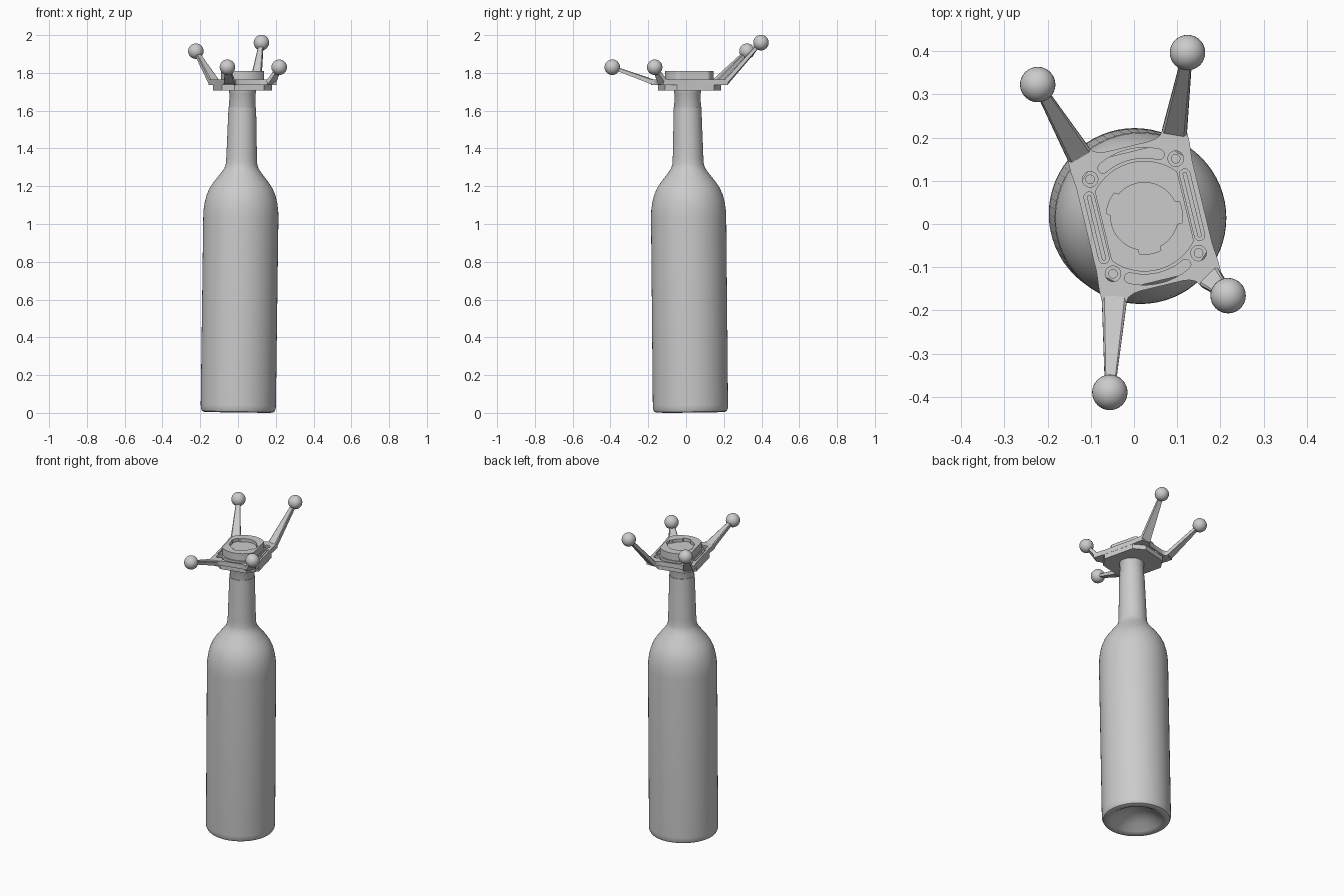
import bpy, bmesh, math
from mathutils import Vector, Matrix

if "Cube" in bpy.data.objects:
    bpy.data.objects.remove(bpy.data.objects["Cube"])

GREY = bpy.data.materials.new("plain grey")
GREY.diffuse_color = (0.6, 0.6, 0.6, 1)
GREY.use_nodes = True
GREY.node_tree.nodes["Principled BSDF"].inputs["Base Color"].default_value = GREY.diffuse_color

# Frame of the crown bracket: turned about z and centred over the neck
CROWN = Matrix.Translation((0.024, 0.018, 0)) @ Matrix.Rotation(math.radians(13.6), 4, 'Z')
# Bottle leans very slightly
AXIS = Vector((0.0135, -0.0095, 1)).normalized()
LEAN = Matrix.Translation((0.001, 0.0235, 0.0035)) @ Vector((0, 0, 1)).rotation_difference(AXIS).to_matrix().to_4x4()


def finish(name, bm, matrix, angle=35):
    bmesh.ops.remove_doubles(bm, verts=bm.verts, dist=1e-5)
    bmesh.ops.recalc_face_normals(bm, faces=bm.faces)
    me = bpy.data.meshes.new(name)
    bm.to_mesh(me)
    bm.free()
    me.transform(matrix)
    me.materials.append(GREY)
    ob = bpy.data.objects.new(name, me)
    bpy.context.collection.objects.link(ob)
    bpy.ops.object.select_all(action='DESELECT')
    ob.select_set(True)
    bpy.context.view_layer.objects.active = ob
    bpy.ops.object.shade_smooth_by_angle(angle=math.radians(angle))
    return ob


def lathe(name, profile, matrix, steps=64):
    bm = bmesh.new()
    vs = [bm.verts.new((r, 0, z)) for r, z in profile]
    es = [bm.edges.new(p) for p in zip(vs, vs[1:])]
    bmesh.ops.spin(bm, geom=vs + es, cent=(0, 0, 0), axis=(0, 0, 1),
                   angle=2 * math.pi, steps=steps)
    return finish(name, bm, matrix)


def plate(name, loops, z0, z1, matrix=CROWN):
    """Flat plate from an outer loop and any number of hole loops."""
    cu = bpy.data.curves.new(name + "_outline", 'CURVE')
    cu.dimensions, cu.fill_mode, cu.extrude = '2D', 'BOTH', (z1 - z0) / 2
    for loop in loops:
        sp = cu.splines.new('POLY')
        sp.points.add(len(loop) - 1)
        for p, (x, y) in zip(sp.points, loop):
            p.co = (x, y, 0, 1)
        sp.use_cyclic_u = True
    tmp = bpy.data.objects.new(name + "_outline", cu)
    bpy.context.collection.objects.link(tmp)
    dg = bpy.context.evaluated_depsgraph_get()
    me = bpy.data.meshes.new_from_object(tmp.evaluated_get(dg))
    bm = bmesh.new()
    bm.from_mesh(me)
    bpy.data.objects.remove(tmp)
    bpy.data.curves.remove(cu)
    bpy.data.meshes.remove(me)
    return finish(name, bm, matrix @ Matrix.Translation((0, 0, (z0 + z1) / 2)))


def arc(cx, cy, r, a0, a1, n):
    return [(cx + r * math.cos(math.radians(a0 + (a1 - a0) * i / n)),
             cy + r * math.sin(math.radians(a0 + (a1 - a0) * i / n))) for i in range(n + 1)]


def circle(cx, cy, r, n=24):
    return arc(cx, cy, r, 0, 360, n)[:-1]


def capsule(cx, half, r):
    return arc(cx, half - r, r, 0, 180, 8) + arc(cx, r - half, r, 180, 360, 8)


def arc_slot(mid, r, w, spread):
    """Curved slot with round ends."""
    a0, a1 = mid - spread, mid + spread
    c0, c1 = arc(0, 0, r, a0, a1, 1)
    return (arc(0, 0, r + w, a0, a1, 16) + arc(*c1, w, a1, a1 + 180, 8)[1:-1]
            + arc(0, 0, r - w, a1, a0, 16) + arc(*c0, w, a0 + 180, a0 + 360, 8)[1:-1])


# Bottle with a hollow base
lathe("bottle", [(0, 0.07), (0.05, 0.062), (0.10, 0.04), (0.145, 0.008), (0.16, 0.0),
                 (0.18, 0.0), (0.192, 0.005), (0.198, 0.018), (0.199, 0.04), (0.199, 1.03), (0.1975, 1.07),
                 (0.192, 1.11), (0.182, 1.15), (0.167, 1.185), (0.147, 1.216),
                 (0.107, 1.267), (0.090, 1.292), (0.083, 1.315), (0.081, 1.35),
                 (0.073, 1.615), (0.068, 1.615)], LEAN)
# Sleeve between bottle mouth and bracket
lathe("neck_sleeve", [(0.066, 1.60), (0.071, 1.62), (0.068, 1.685), (0.071, 1.69), (0.071, 1.71)], LEAN)

# Bracket: lower slab, slotted frame and bayonet ring
quads = ((1, 1), (-1, 1), (-1, -1), (1, -1))


def mirrored(corner):
    """Repeat one corner's points in all four quadrants, keeping the winding."""
    out = []
    for sx, sy in quads:
        pts = corner if sx * sy > 0 else corner[::-1]
        out += [(x * sx, y * sy) for x, y in pts]
    return out


plate("lower_slab", [mirrored([(0.137, 0.10), (0.08, 0.153)])], 1.706, 1.736)
screws = [(0.102 * sx, 0.1125 * sy) for sx, sy in quads]
frame_edge = mirrored([(0.138, 0.10), (0.142, 0.14), (0.142, 0.175), (0.088, 0.185),
                       (0.08, 0.174), (0.066, 0.168), (0.05, 0.166)])
plate("slotted_frame", [frame_edge]
      + [circle(x, y, 0.018) for x, y in screws]
      + [capsule(s * 0.114, 0.085, 0.012) for s in (-1, 1)]
      + [arc_slot(a, 0.147, 0.012, 27) for a in (90, 270)], 1.735, 1.765)
for i, (x, y) in enumerate(screws):
    plate(f"screw_{i + 1}", [circle(x, y, 0.011)], 1.735, 1.757)
for side, s in (("left", -1), ("right", 1)):
    plate(f"{side}_slot_rib", [capsule(s * 0.114, 0.078, 0.005)], 1.735, 1.76)

# Ring: circle clipped flat on two sides, hole with three notches
flat = 0.098
outer = [(max(-flat, min(flat, x)), y) for x, y in circle(0, 0, 0.128, 96)]
notched = []
for d in range(0, 360, 3):
    near = min(abs((d - a + 180) % 360 - 180) for a in (146, 266, 352))
    notched += [circle_pt for circle_pt in arc(0, 0, 0.088 if near < 18 else 0.078, d, d, 1)[:1]]
plate("bayonet_ring", [outer, notched], 1.76, 1.81)
plate("ring_floor", [circle(0, 0, 0.092, 48)], 1.75, 1.79)

# Four tapered arms, each ending in a ball
ends = {"back_left": (-0.223, 0.323, 1.915), "back_right": (0.124, 0.397, 1.96),
        "front_right": (0.218, -0.166, 1.83), "front_left": (-0.056, -0.390, 1.83)}
inv = CROWN.inverted()
for name, pos in ends.items():
    tip = inv @ Vector(pos)
    sx, sy = math.copysign(1, tip.x), math.copysign(1, tip.y)
    knee = Vector((sx * 0.113, sy * 0.172, 1.752))
    root = Vector((sx * 0.113, sy * 0.145, 1.749))
    run = (tip - knee).normalized()
    side = Vector((-run.y, run.x, 0)).normalized()
    up = run.cross(side) * (1 if run.cross(side).z > 0 else -1)
    bm = bmesh.new()
    rings = []
    for c, s, u, w, t in ((root, Vector((1 if side.x > 0 else -1, 0, 0)), Vector((0, 0, 1)), 0.027, 0.013),
                          (knee, side, (up + Vector((0, 0, 1))).normalized(), 0.029, 0.014),
                          (tip, side, up, 0.011, 0.009)):
        rings.append([bm.verts.new(c + s * w * a + u * t * b)
                      for a, b in ((1, 0.7), (0.8, 1), (-0.8, 1), (-1, 0.7), (-1, -1), (1, -1))])
    for r0, r1 in zip(rings, rings[1:]):
        for i in range(6):
            j = (i + 1) % 6
            bm.faces.new((r0[i], r0[j], r1[j], r1[i]))
    bm.faces.new(rings[0])
    bm.faces.new(rings[-1])
    finish(name + "_arm", bm, CROWN, 25)

    bm = bmesh.new()
    bmesh.ops.create_uvsphere(bm, u_segments=32, v_segments=16, radius=0.041)
    finish(name + "_ball", bm, Matrix.Translation(pos))
